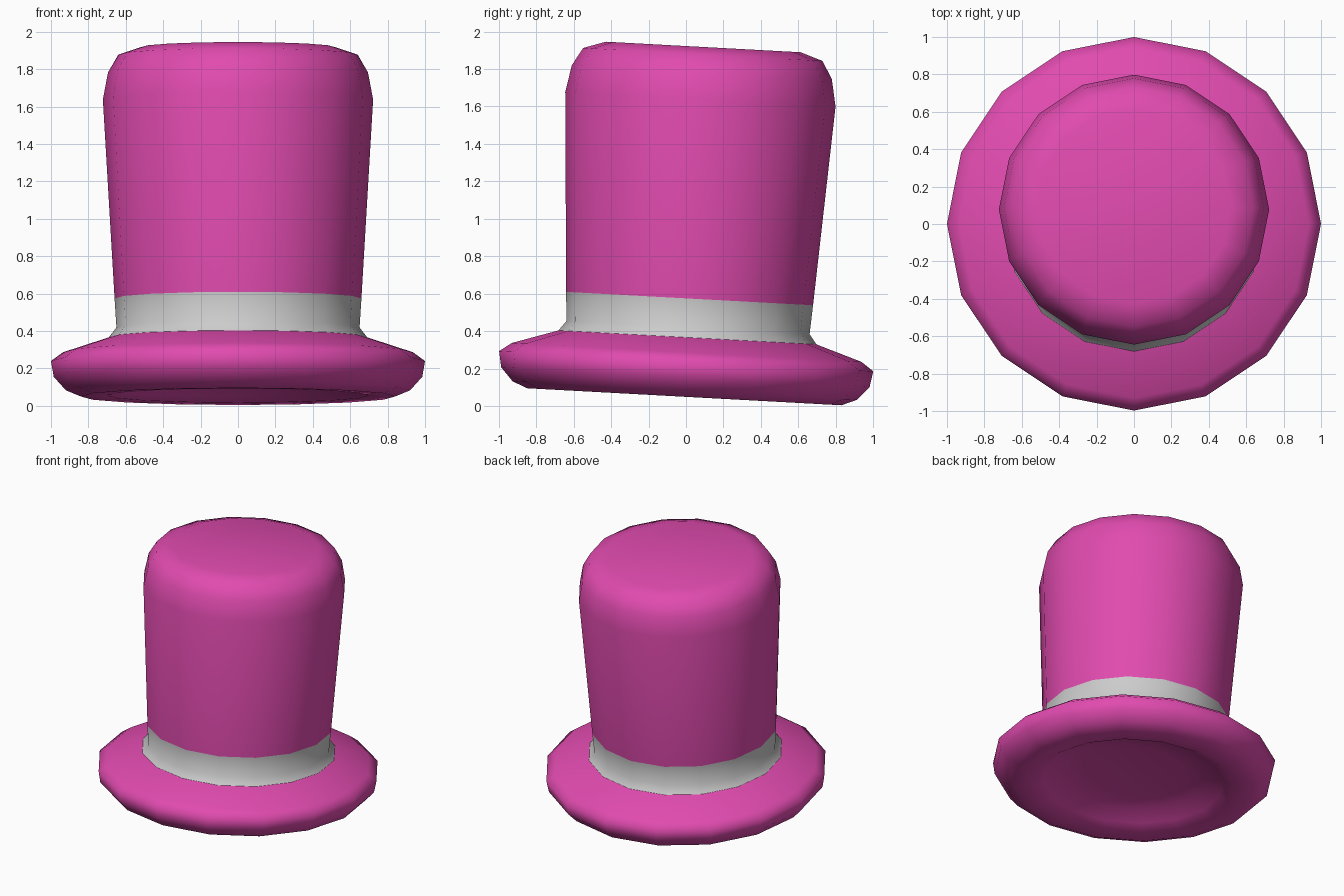
import bpy, bmesh, math

if "Cube" in bpy.data.objects:
    bpy.data.objects.remove(bpy.data.objects["Cube"])

SIDES = 16
TILT = math.radians(3.1)   # the whole hat leans slightly backwards
PIVOT = 0.22

pink = bpy.data.materials.new("pink_felt")
pink.diffuse_color = (0.75, 0.07, 0.43, 1)
pink.use_nodes = True
pink.node_tree.nodes["Principled BSDF"].inputs["Base Color"].default_value = pink.diffuse_color


def lathe(name, profile, mat=None, cap_start=False, cap_end=False):
    """Spin a (radius, height) profile, ordered bottom to top, into a shell."""
    bm = bmesh.new()
    rings = []
    for r, z in profile:
        rings.append([bm.verts.new((r * math.cos(2 * math.pi * i / SIDES),
                                    r * math.sin(2 * math.pi * i / SIDES),
                                    z - PIVOT)) for i in range(SIDES)])
    for a, b in zip(rings, rings[1:]):
        for i in range(SIDES):
            j = (i + 1) % SIDES
            bm.faces.new((a[i], a[j], b[j], b[i]))
    if cap_start:
        bm.faces.new(rings[0][::-1])
    if cap_end:
        bm.faces.new(rings[-1])
    for f in bm.faces:
        f.smooth = True
    mesh = bpy.data.meshes.new(name)
    bm.to_mesh(mesh)
    bm.free()
    obj = bpy.data.objects.new(name, mesh)
    bpy.context.collection.objects.link(obj)
    obj.location.z = PIVOT
    obj.rotation_euler.x = -TILT
    if mat:
        mesh.materials.append(mat)
    return obj


# Brim: hollowed underside, rounded edge, sloping top
lathe("brim", [(0.36, 0.165), (0.52, 0.14), (0.64, 0.085), (0.70, 0.055),
               (0.84, 0.05), (0.92, 0.083), (0.985, 0.155), (1.0, 0.24),
               (0.935, 0.287), (0.69, 0.367)], pink, cap_start=True)

# Grey ribbon band, flared where it meets the brim
lathe("hat_band", [(0.69, 0.367), (0.65, 0.42), (0.66, 0.575)])

# Crown: widening upwards, rounded shoulder, flat top
lathe("crown", [(0.66, 0.575), (0.7225, 1.64), (0.695, 1.785),
                (0.64, 1.88), (0.52, 1.92)], pink, cap_end=True)
